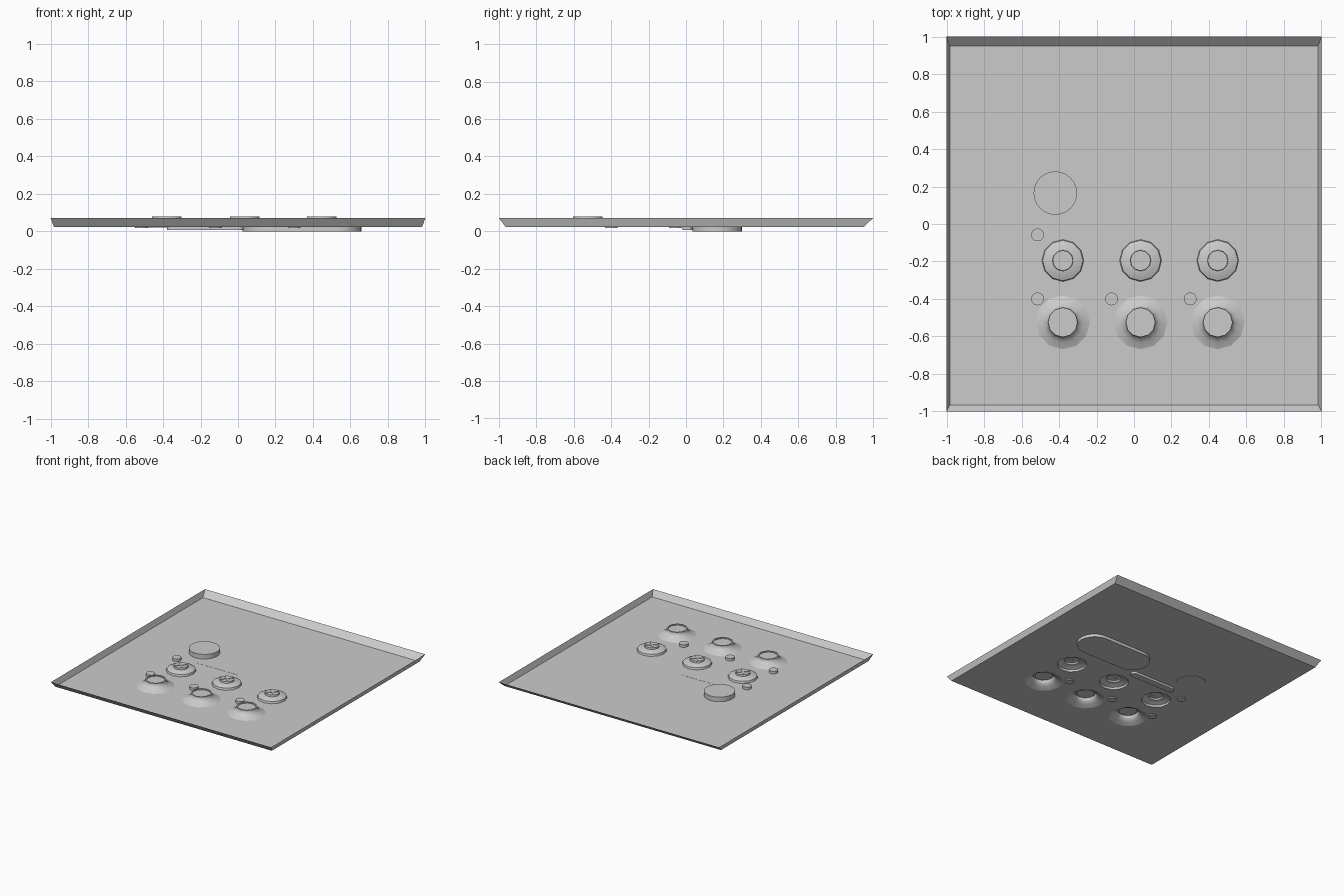
import bpy, bmesh, math

if "Cube" in bpy.data.objects:
    bpy.data.objects.remove(bpy.data.objects["Cube"])

FLOOR = 0.024
SIDES = 12
COLS = (-0.38, 0.035, 0.447)
BACK_Y, FRONT_Y = -0.195, -0.525


def finish(bm, name, smooth=None):
    mesh = bpy.data.meshes.new(name)
    bm.to_mesh(mesh)
    bm.free()
    ob = bpy.data.objects.new(name, mesh)
    bpy.context.collection.objects.link(ob)
    if smooth:
        bpy.ops.object.select_all(action='DESELECT')
        bpy.context.view_layer.objects.active = ob
        ob.select_set(True)
        bpy.ops.object.shade_smooth_by_angle(angle=math.radians(smooth))
    return ob


def ring(bm, x, y, r, z, n=SIDES):
    return [bm.verts.new((x + r * math.cos(2 * math.pi * i / n),
                          y + r * math.sin(2 * math.pi * i / n), z)) for i in range(n)]


def loop_edges(bm, vs):
    return [bm.edges.new((vs[i], vs[(i + 1) % len(vs)])) for i in range(len(vs))]


def bridge(bm, a, b):
    n = len(a)
    for i in range(n):
        j = (i + 1) % n
        bm.faces.new((a[i], a[j], b[j], b[i]))


def lathe(name, x, y, profile):
    """Open-bottomed turned shell: (radius, z) from base to capped top."""
    bm = bmesh.new()
    rings = [ring(bm, x, y, r, z) for r, z in profile]
    for a, b in zip(rings, rings[1:]):
        bridge(bm, a, b)
    bm.faces.new(rings[-1])
    return finish(bm, name, 35)


def pill(name, x0, x1, y0, y1, z0, z1, n=12):
    """Upright prism with half-round ends (a disc when x and y sizes match)."""
    r = (y1 - y0) / 2
    cy = (y0 + y1) / 2
    pts = [(x1 - r + r * math.cos(a), cy + r * math.sin(a))
           for a in (-math.pi / 2 + math.pi * i / n for i in range(n + 1))]
    pts += [(x0 + r + r * math.cos(a), cy + r * math.sin(a))
            for a in (math.pi / 2 + math.pi * i / n for i in range(n + 1))]
    bm = bmesh.new()
    low = [bm.verts.new((x, y, z0)) for x, y in pts]
    top = [bm.verts.new((x, y, z1)) for x, y in pts]
    bridge(bm, low, top)
    bm.faces.new(low[::-1])
    bm.faces.new(top)
    bmesh.ops.remove_doubles(bm, verts=bm.verts, dist=1e-5)
    return finish(bm, name, 35)


def disc(name, x, y, r, z0, z1):
    return pill(name, x - r, x + r, y - r, y + r, z0, z1)


# Tray: floor sheet with round openings and a sloped rim
bm = bmesh.new()
low = [bm.verts.new((x, y, FLOOR)) for x, y in
       ((-0.983, -0.965), (0.983, -0.965), (0.983, 0.95), (-0.983, 0.95))]
edges = loop_edges(bm, low)
for cx in COLS:
    edges += loop_edges(bm, ring(bm, cx, BACK_Y, 0.112, FLOOR))
    edges += loop_edges(bm, ring(bm, cx, FRONT_Y, 0.144, FLOOR))
bmesh.ops.triangle_fill(bm, use_beauty=True, edges=edges, normal=(0, 0, 1))
rim = [bm.verts.new((x, y, 0.07)) for x, y in ((-1, -1), (1, -1), (1, 1), (-1, 1))]
bridge(bm, low, rim)
finish(bm, "tray")

for i, cx in enumerate(COLS):
    # Flared front cones with a recessed collar
    lathe(f"front_cone_{i}", cx, FRONT_Y,
          [(0.144, FLOOR), (0.11, 0.038), (0.09, 0.052), (0.079, 0.068), (0.079, 0.08),
           (0.068, 0.08), (0.068, 0.072)])
    # Low domed back knobs
    lathe(f"back_knob_{i}", cx, BACK_Y,
          [(0.112, FLOOR), (0.108, 0.04), (0.085, 0.05), (0.056, 0.055), (0.054, 0.068)])
    # Crossed grip on each knob
    for k in range(2):
        bm = bmesh.new()
        bmesh.ops.create_cube(bm, size=1)
        bmesh.ops.scale(bm, vec=(0.1, 0.012, 0.006), verts=bm.verts)
        ob = finish(bm, f"knob_grip_{i}_{k}")
        ob.location = (cx, BACK_Y, 0.069)
        ob.rotation_euler.z = math.pi / 4 + k * math.pi / 2

# Small buttons
for i, (x, y) in enumerate(((-0.515, -0.4), (-0.12, -0.4), (0.3, -0.4), (-0.515, -0.058))):
    disc(f"button_{i}", x, y, 0.034, 0.017, 0.045)

# Large raised disc, slot bar and underside pad
disc("large_disc", -0.42, 0.165, 0.116, 0.021, 0.062)
pill("slot_bar", -0.38, 0.03, -0.02, 0.035, 0.006, FLOOR + 0.001)
pill("underside_pad", 0.025, 0.66, 0.035, 0.3, 0.0, FLOOR - 0.001)
